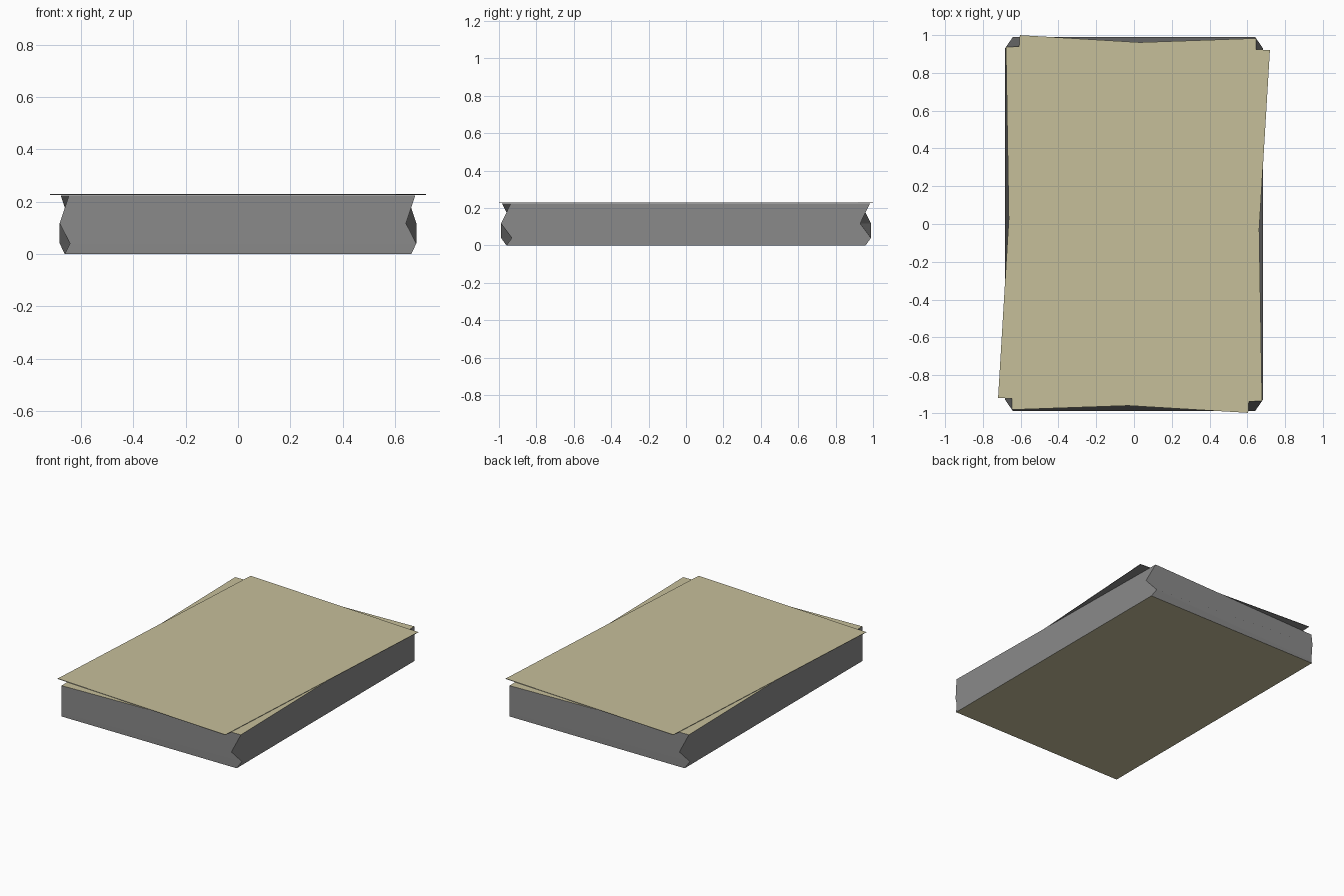
import bpy
import bmesh

if "Cube" in bpy.data.objects:
    bpy.data.objects.remove(bpy.data.objects["Cube"], do_unlink=True)

HALF_X, HALF_Y = 0.662, 0.96


def material(name, colour):
    mat = bpy.data.materials.new(name)
    mat.use_nodes = True
    mat.diffuse_color = colour
    mat.node_tree.nodes["Principled BSDF"].inputs["Base Color"].default_value = colour
    return mat


paper = material("cream paper", (0.565, 0.521, 0.323, 1))
edges = material("grey page edges", (0.254, 0.254, 0.254, 1))


def ring(bm, z, skew_x, skew_y):
    """Page outline at height z, turned slightly counter-clockwise."""
    corners = ((-1, -1), (1, -1), (1, 1), (-1, 1))
    return [bm.verts.new((HALF_X * u - skew_x * v, HALF_Y * v + skew_y * u, z))
            for u, v in corners]


def pages(name, levels, cream_bottom):
    """Stack turned outlines, with grey sides and a cream top."""
    bm = bmesh.new()
    rings = [ring(bm, *level) for level in levels]
    for low, high in zip(rings, rings[1:]):
        for i in range(4):
            j = (i + 1) % 4
            bm.faces.new((low[i], low[j], high[j], high[i])).material_index = 1
    bm.faces.new(rings[-1]).material_index = 0
    bottom = bm.faces.new(rings[0][::-1])
    bottom.material_index = 0 if cream_bottom else 1
    mesh = bpy.data.meshes.new(name)
    bm.to_mesh(mesh)
    bm.free()
    mesh.materials.append(paper)
    mesh.materials.append(edges)
    obj = bpy.data.objects.new(name, mesh)
    bpy.context.collection.objects.link(obj)
    return obj


# Untidy stack, twisting back and forth as it rises
twists = ((0, 0), (0.04, 0.03), (0.117, -0.03), (0.224, 0.024))
pages("paper_stack", [(z, HALF_X * t, HALF_Y * t) for z, t in twists], True)

# Loose top sheet, turned clockwise
turn = -0.06
pages("top_sheet", [(z, HALF_Y * turn, HALF_X * turn) for z in (0.226, 0.229)], False)
